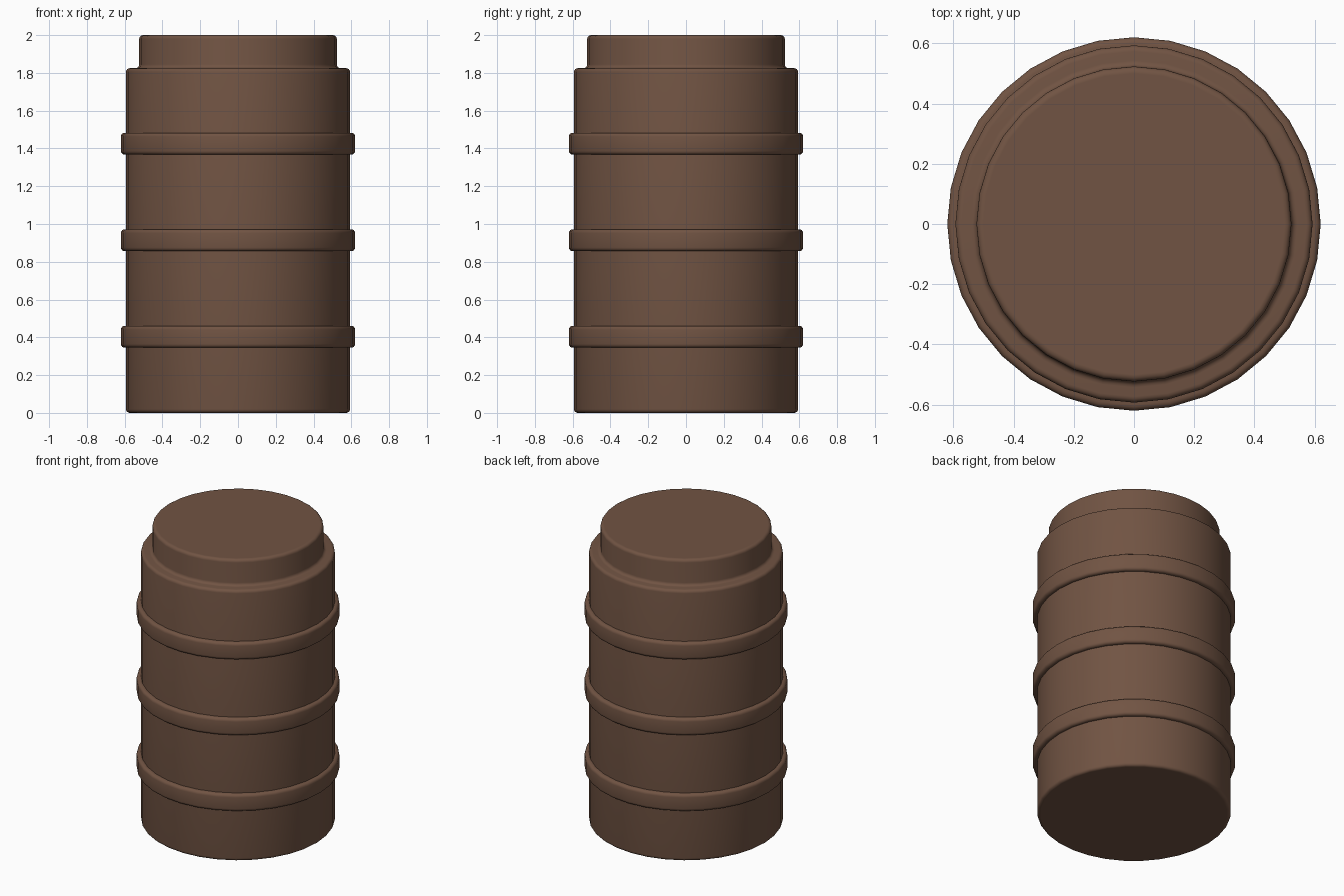
import bpy, math
from mathutils import Vector

if "Cube" in bpy.data.objects:
    bpy.data.objects.remove(bpy.data.objects["Cube"])

SIDES = 32

mat = bpy.data.materials.new("brown_paint")
mat.diffuse_color = (0.165, 0.088, 0.056, 1)
mat.use_nodes = True
mat.node_tree.nodes["Principled BSDF"].inputs["Base Color"].default_value = mat.diffuse_color


def rounded(points, steps=4):
    """Replace each (r, z, radius) corner of an open profile with an arc."""
    out = []
    for i, (r, z, rad) in enumerate(points):
        p = Vector((r, z))
        if rad == 0:
            out.append(p)
            continue
        a = (Vector(points[i - 1][:2]) - p).normalized()
        b = (Vector(points[(i + 1) % len(points)][:2]) - p).normalized()
        centre = p + (a + b) * rad          # all corners are right angles
        for k in range(steps + 1):
            t = math.pi / 2 * k / steps
            out.append(centre - b * rad * math.cos(t) - a * rad * math.sin(t))
    return out


def lathe(name, points, closed=False):
    """Revolve a profile round z; open profiles get flat end caps."""
    prof = rounded(points)
    n = len(prof)
    verts = [(p.x * math.cos(2 * math.pi * s / SIDES),
              p.x * math.sin(2 * math.pi * s / SIDES), p.y)
             for p in prof for s in range(SIDES)]
    faces = []
    for i in range(n if closed else n - 1):
        j = (i + 1) % n
        for s in range(SIDES):
            t = (s + 1) % SIDES
            faces.append((i * SIDES + s, i * SIDES + t, j * SIDES + t, j * SIDES + s))
    if not closed:
        faces.append(tuple(reversed(range(SIDES))))
        faces.append(tuple((n - 1) * SIDES + s for s in range(SIDES)))
    mesh = bpy.data.meshes.new(name)
    mesh.from_pydata(verts, [], faces)
    mesh.materials.append(mat)
    obj = bpy.data.objects.new(name, mesh)
    bpy.context.collection.objects.link(obj)
    bpy.ops.object.select_all(action='DESELECT')
    obj.select_set(True)
    bpy.context.view_layer.objects.active = obj
    bpy.ops.object.shade_smooth_by_angle(angle=math.radians(35))
    return obj


# Barrel body with a stepped neck and softened edges
lathe("barrel_body", [
    (0.57, 0, 0), (0.593, 0, 0.02), (0.593, 1.825, 0.02),
    (0.523, 1.825, 0.02), (0.523, 2, 0.02), (0.50, 2, 0)])

# Three raised hoops
for i, z in enumerate((0.403, 0.914, 1.425)):
    lathe(f"hoop_{i + 1}", [
        (0.57, z - 0.058, 0), (0.62, z - 0.058, 0.02),
        (0.62, z + 0.058, 0.02), (0.57, z + 0.058, 0)], closed=True)
